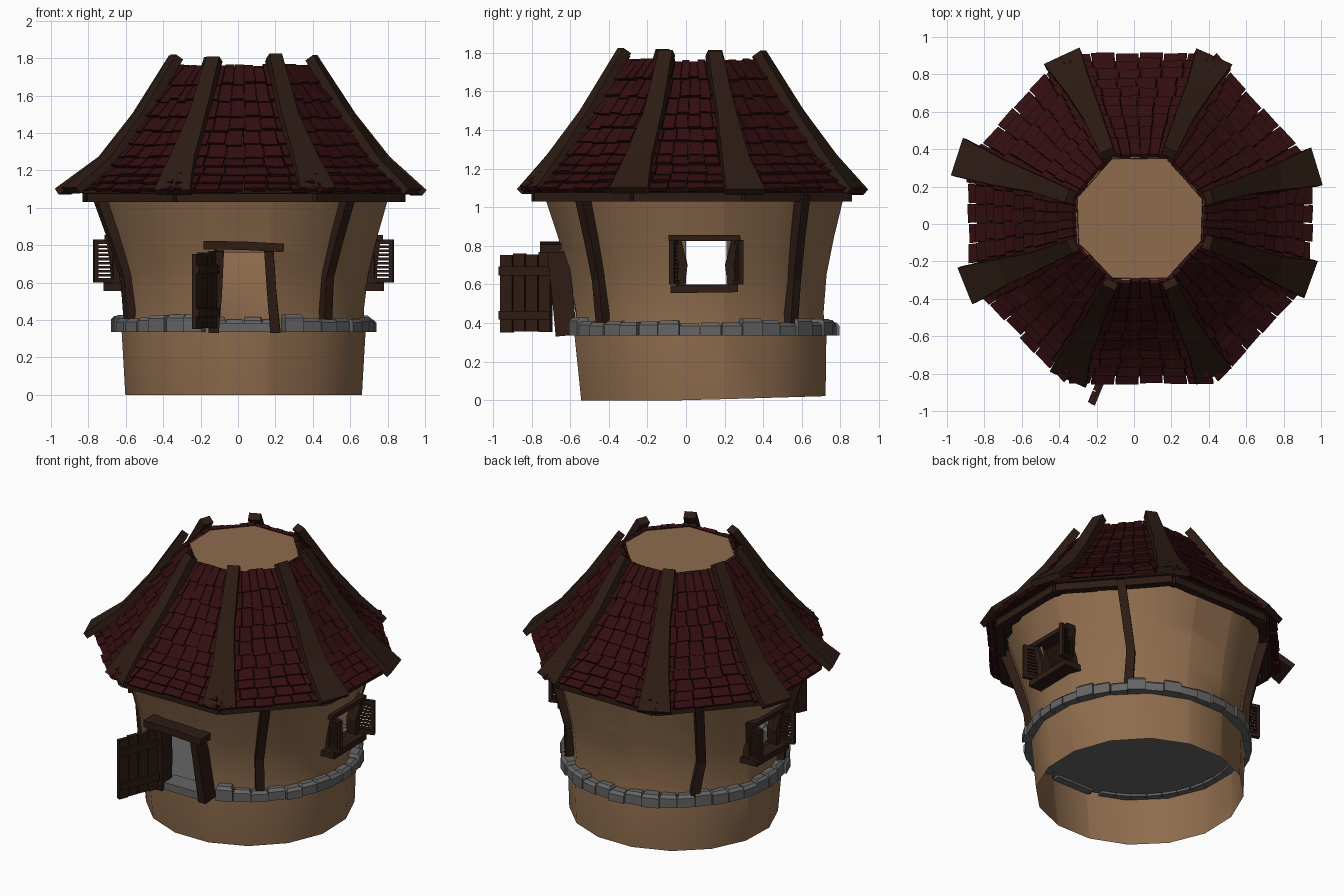
import bpy, bmesh, random
from math import cos, sin, radians
from mathutils import Vector as V

if "Cube" in bpy.data.objects:
    bpy.data.objects.remove(bpy.data.objects["Cube"])

random.seed(4)
CX, CY = 0.03, 0.03
rnd = lambda a: random.uniform(-a, a)


def material(name, col):
    m = bpy.data.materials.new(name)
    m.diffuse_color = (*col, 1)
    m.use_nodes = True
    m.node_tree.nodes["Principled BSDF"].inputs["Base Color"].default_value = m.diffuse_color
    return m


PLASTER = material("plaster", (0.27, 0.15, 0.075))
WOOD = material("dark_wood", (0.026, 0.011, 0.007))
TILE = material("red_tile", (0.032, 0.004, 0.005))
STONE = material("stone", (0.13, 0.13, 0.13))


def finish(name, bm, mat, smooth=False, loc=(0, 0, 0)):
    bmesh.ops.recalc_face_normals(bm, faces=bm.faces)
    for f in bm.faces:
        f.smooth = smooth
    me = bpy.data.meshes.new(name)
    bm.to_mesh(me)
    bm.free()
    me.materials.append(mat)
    ob = bpy.data.objects.new(name, me)
    ob.location = loc
    bpy.context.collection.objects.link(ob)
    return ob


def loft(bm, rings, caps=False):
    """Join rings of points with quads."""
    vs = [[bm.verts.new(p) for p in r] for r in rings]
    n = len(vs[0])
    for a, b in zip(vs, vs[1:]):
        for i in range(n):
            bm.faces.new((a[i], a[(i + 1) % n], b[(i + 1) % n], b[i]))
    if caps:
        bm.faces.new(vs[0][::-1])
        bm.faces.new(vs[-1])


def bar(bm, pts, width, thick, side):
    """Rectangular bar along pts; width runs along side."""
    pts = [V(p) for p in pts]
    side = V(side).normalized()
    ws, ts = (x if isinstance(x, tuple) else [x] * len(pts) for x in (width, thick))
    rings = []
    for i, p in enumerate(pts):
        t = pts[min(i + 1, len(pts) - 1)] - pts[max(i - 1, 0)]
        n = t.cross(side).normalized() * ts[i] / 2
        s = side * ws[i] / 2
        rings.append([p - s - n, p + s - n, p + s + n, p - s + n])
    loft(bm, rings, True)


def polar(r, deg, z, cx=CX, cy=CY):
    a = radians(deg)
    return V((cx + r * cos(a), cy + r * sin(a), z))


def tangent(deg):
    return (-sin(radians(deg)), cos(radians(deg)), 0)


def wall_y(z):
    return 0.09 - 0.045 * z


def ring(r, z, n=16):
    return [polar(r, (i + 0.5) * 360 / n, z, cy=wall_y(z)) for i in range(n)]


# Flared plaster wall with door and window openings
bm = bmesh.new()
loft(bm, [ring(r, z) for r, z in ((0.645, 0), (0.665, 0.34), (0.655, 0.45),
                                  (0.68, 0.65), (0.73, 0.85), (0.80, 1.09))])
for v in bm.verts:
    if v.co.z < 0.01:
        v.co.z = max(0, 0.03 * v.co.y)


def opening(bm, axis, a0, a1, z0, z1, inside):
    for ax, val in ((axis, a0), (axis, a1), (2, z0), (2, z1)):
        co, no = V((0, 0, 0)), V((0, 0, 0))
        co[ax], no[ax] = val, 1
        bmesh.ops.bisect_plane(bm, geom=bm.verts[:] + bm.edges[:] + bm.faces[:],
                               plane_co=co, plane_no=no)
    hit = [f for f in bm.faces for c in [f.calc_center_median()]
           if a0 < c[axis] < a1 and z0 < c.z < z1 and inside(c)]
    bmesh.ops.delete(bm, geom=hit, context='FACES')


opening(bm, 0, -0.10, 0.17, 0.35, 0.76, lambda c: c.y < 0)
opening(bm, 1, 0.0, 0.21, 0.60, 0.83, lambda c: True)
finish("wall", bm, PLASTER, smooth=True)

# Floor and threshold
bm = bmesh.new()
bm.faces.new([bm.verts.new(p) for p in ring(0.655, 0.35)])
finish("floor", bm, STONE)
bm = bmesh.new()
bar(bm, [(-0.11, -0.59, 0.36), (0.17, -0.59, 0.36)], 0.13, 0.05, (0, 1, 0))
finish("threshold", bm, STONE)

# Ring of uneven stones
bm = bmesh.new()
N = 40
for i in range(N):
    d = (i + 0.5) * 360 / N
    if abs(d - 270) < 14:
        continue
    half = 4.35 + rnd(0.2)
    z1, r1 = 0.415 + rnd(0.015), 0.712 + rnd(0.012)
    cy = wall_y(0.38)
    rings = []
    for z, ro, ri, k in ((0.335, r1, 0.61, 1), (z1 - 0.018, r1, 0.61, 1), (z1, r1 - 0.018, 0.63, 0.85)):
        rings.append([polar(r, d + s * half * k, z, cy=cy)
                      for r, s in ((ri, -1), (ro, -1), (ro, 1), (ri, 1))])
    loft(bm, rings, True)
finish("stone_ring", bm, STONE)

# Bent corner posts
bm = bmesh.new()
for d0, d1, d2 in ((-49, -49, -46), (45, 47, 44), (135, 138, 134), (204, 203, 197)):
    path = [polar(r, d, z, cy=wall_y(z)) for r, d, z in
            ((0.66, d0, 0.39), (0.675, d1, 0.63), (0.735, (d1 + d2) / 2, 0.84), (0.81, d2, 1.07))]
    bar(bm, path, 0.055, 0.06, tangent(d1))
finish("wall_posts", bm, WOOD)

# Roof: eight corners and a concave slope
CORNERS = (17, 66, 115, 162, 202, 246, 295, 340)
TIPS = (0.975, 0.94, 0.95, 1.02, 0.99, 0.93, 0.92, 0.96)
SLOPE = ((0.935, 1.08), (0.74, 1.25), (0.56, 1.48), (0.36, 1.75))


def roof_pt(i, t):
    s = min(max(t, 0) * 3, 2.9999)
    k = int(s)
    (r0, z0), (r1, z1) = SLOPE[k], SLOPE[k + 1]
    f = t * 3 - k
    return polar(r0 + (r1 - r0) * f, CORNERS[i % 8], z0 + (z1 - z0) * f)


bm = bmesh.new()
under = [[polar(0.80, c, 1.06) for c in CORNERS]]
under += [[polar(r - 0.01, c, z) for c in CORNERS] for r, z in SLOPE]
loft(bm, under)
finish("roof_underlay", bm, WOOD)

bm = bmesh.new()
bm.faces.new([bm.verts.new(polar(0.36, c, 1.745)) for c in CORNERS])
finish("roof_cap", bm, PLASTER)

# Overlapping roof tiles
bm = bmesh.new()
ROWS, COLS = 10, 6
for i in range(8):
    for j in range(ROWS):
        t0, t1 = (((j + e) / ROWS) ** 1.15 for e in (0, 1))
        shift = rnd(0.02)
        for c in range(COLS):
            u0 = c / COLS + 0.005 + (shift if c else 0)
            u1 = (c + 1) / COLS - 0.005 + (shift if c < COLS - 1 else 0)
            b = t0 - 0.015 + rnd(0.012)
            top = min(t1 + 0.01, 1.0) + (rnd(0.012) if j == ROWS - 1 else 0)
            q = [roof_pt(i, t).lerp(roof_pt(i + 1, t), u)
                 for u, t in ((u0, b), (u1, b), (u1, top), (u0, top))]
            n = (q[1] - q[0]).cross(q[3] - q[0]).normalized()
            lift = 0.014 + rnd(0.006)
            low = [q[0] + n * lift, q[1] + n * (lift + rnd(0.006)), q[2] - n * 0.006, q[3] - n * 0.006]
            loft(bm, [low, [p + n * 0.024 for p in low]], True)
finish("roof_tiles", bm, TILE)

# Flared hip beams over the roof corners
bm = bmesh.new()
for d, tip in zip(CORNERS, TIPS):
    h = rnd(0.012)
    path = [polar(r, d + rnd(1), z) for r, z in
            ((tip, 1.085 + h), (0.775, 1.255), (0.59, 1.49), (0.385, 1.80 + h))]
    bar(bm, path, (0.21, 0.145, 0.10, 0.075), (0.04, 0.05, 0.05, 0.05), tangent(d))
finish("hip_beams", bm, WOOD)

# Eave beams below the roof edge
bm = bmesh.new()
for i, d in enumerate(CORNERS):
    a, b = polar(0.88, d, 1.06), polar(0.88, CORNERS[(i + 1) % 8], 1.06)
    bar(bm, [a, b], 0.05, 0.06, (b - a).cross(V((0, 0, 1))))
finish("eave_beams", bm, WOOD)

# Door frame
bm = bmesh.new()
bar(bm, [(0.20, -0.62, 0.335), (0.18, -0.64, 0.55), (0.165, -0.665, 0.77)], (0.055, 0.05, 0.05), 0.11, (1, 0, 0))
bar(bm, [(-0.13, -0.62, 0.335), (-0.11, -0.64, 0.55), (-0.10, -0.665, 0.77)], (0.055, 0.05, 0.05), 0.11, (1, 0, 0))
bar(bm, [(-0.185, -0.70, 0.80), (0.03, -0.70, 0.797), (0.245, -0.70, 0.785)], 0.11, 0.045, (0, 1, 0))
finish("door_frame", bm, WOOD)

# Open plank door
bm = bmesh.new()
hinge, edge = V((-0.125, -0.695, 0)), V((-0.235, -0.96, 0))
along = (edge - hinge).normalized()
for k in range(4):
    p = hinge.lerp(edge, (k + 0.5) / 4)
    bar(bm, [p + V((0, 0, 0.35 + rnd(0.008))), p + V((0, 0, 0.76 + rnd(0.008)))], 0.066, 0.028, along)
inner = V((0.014, -0.006, 0))
for z in (0.44, 0.67):
    bar(bm, [hinge + inner + V((0, 0, z)), edge + inner + V((0, 0, z))], 0.045, 0.025, (0, 0, 1))
finish("door", bm, WOOD)

# Window frames, mirrored to the left side
bm = bmesh.new()
for s in (-1, 1):
    y = lambda o: 0.105 + s * o
    bar(bm, [(0.675, y(0.135), 0.58), (0.68, y(0.12), 0.70), (0.70, y(0.155), 0.84)], 0.045, 0.07, (0, 1, 0))
bar(bm, [(0.70, -0.09, 0.84), (0.70, 0.28, 0.84)], 0.09, 0.03, (1, 0, 0))
bar(bm, [(0.685, -0.08, 0.575), (0.685, 0.27, 0.58)], 0.13, 0.04, (1, 0, 0))
ob = finish("window_frames", bm, WOOD, loc=(CX, 0, 0))
ob.modifiers.new("mirror", 'MIRROR').use_mirror_merge = False

# Slatted shutters, opened outward
bm = bmesh.new()
for y0, y1 in ((-0.04, -0.075), (0.25, 0.285)):
    a, b = V((0.68, y0, 0)), V((0.80, y1, 0))
    d = (b - a).normalized()
    for p in (a + d * 0.01, b - d * 0.01):
        bar(bm, [p + V((0, 0, 0.60)), p + V((0, 0, 0.83))], 0.022, 0.025, d)
    for z in (0.612, 0.818):
        bar(bm, [a + V((0, 0, z)), b + V((0, 0, z))], 0.024, 0.025, (0, 0, 1))
    for k in range(8):
        z = 0.638 + k * 0.022
        bar(bm, [a + V((0, 0, z)), b + V((0, 0, z))], 0.014, 0.012, (0, 0, 1))
ob = finish("shutters", bm, WOOD, loc=(CX, 0, 0))
ob.modifiers.new("mirror", 'MIRROR').use_mirror_merge = False
